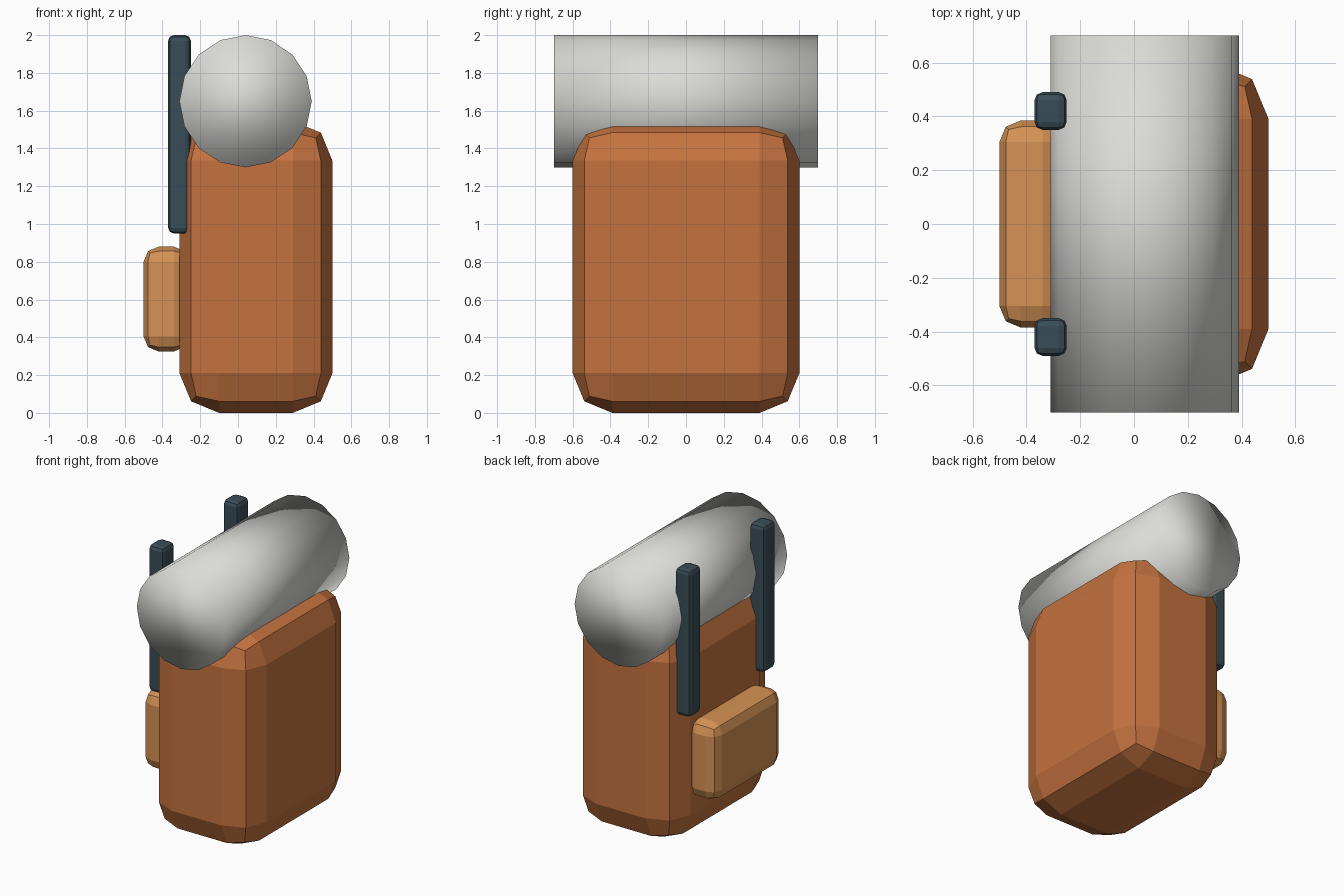
import bpy
import math

default = bpy.data.objects.get("Cube")
if default:
    bpy.data.objects.remove(default, do_unlink=True)


def make_material(name, rgb):
    mat = bpy.data.materials.new(name)
    mat.use_nodes = True
    colour = (*rgb, 1.0)
    mat.diffuse_color = colour
    mat.node_tree.nodes["Principled BSDF"].inputs["Base Color"].default_value = colour
    return mat


orange = make_material("burnt orange", (0.56, 0.17, 0.05))
tan = make_material("tan", (0.67, 0.29, 0.09))
slate = make_material("dark slate", (0.04, 0.075, 0.095))
grey = make_material("light grey", (0.71, 0.71, 0.68))


def rounded_box(name, low, high, radius, mat):
    """Box between two corners, with faceted two-step bevels."""
    centre = [(a + b) / 2 for a, b in zip(low, high)]
    bpy.ops.mesh.primitive_cube_add(size=1, location=centre)
    obj = bpy.context.object
    obj.name = name
    obj.scale = [b - a for a, b in zip(low, high)]
    bpy.ops.object.transform_apply(location=False, rotation=False, scale=True)
    bevel = obj.modifiers.new("bevel", 'BEVEL')
    bevel.width = radius
    bevel.segments = 2
    bevel.limit_method = 'NONE'
    bpy.ops.object.modifier_apply(modifier=bevel.name)
    obj.data.materials.append(mat)
    return obj


# Main bag and the pocket
rounded_box("bag_body", (-0.31, -0.6, 0), (0.5, 0.6, 1.545), 0.21, orange)
rounded_box("pocket", (-0.5, -0.385, 0.325), (-0.26, 0.385, 0.88), 0.08, tan)

# Pair of upright straps
for side, y in (("right", -0.42), ("left", 0.42)):
    rounded_box("strap_" + side, (-0.37, y - 0.07, 0.95), (-0.25, y + 0.07, 2), 0.03, slate)

# Bedroll across the top, softly shaded over its ends
bpy.ops.mesh.primitive_cylinder_add(vertices=16, radius=0.35, depth=1.4,
                                    location=(0.04, 0, 1.65),
                                    rotation=(math.pi / 2, 0, 0))
roll = bpy.context.object
roll.name = "bedroll"
bpy.ops.object.shade_smooth()
roll.data.materials.append(grey)
